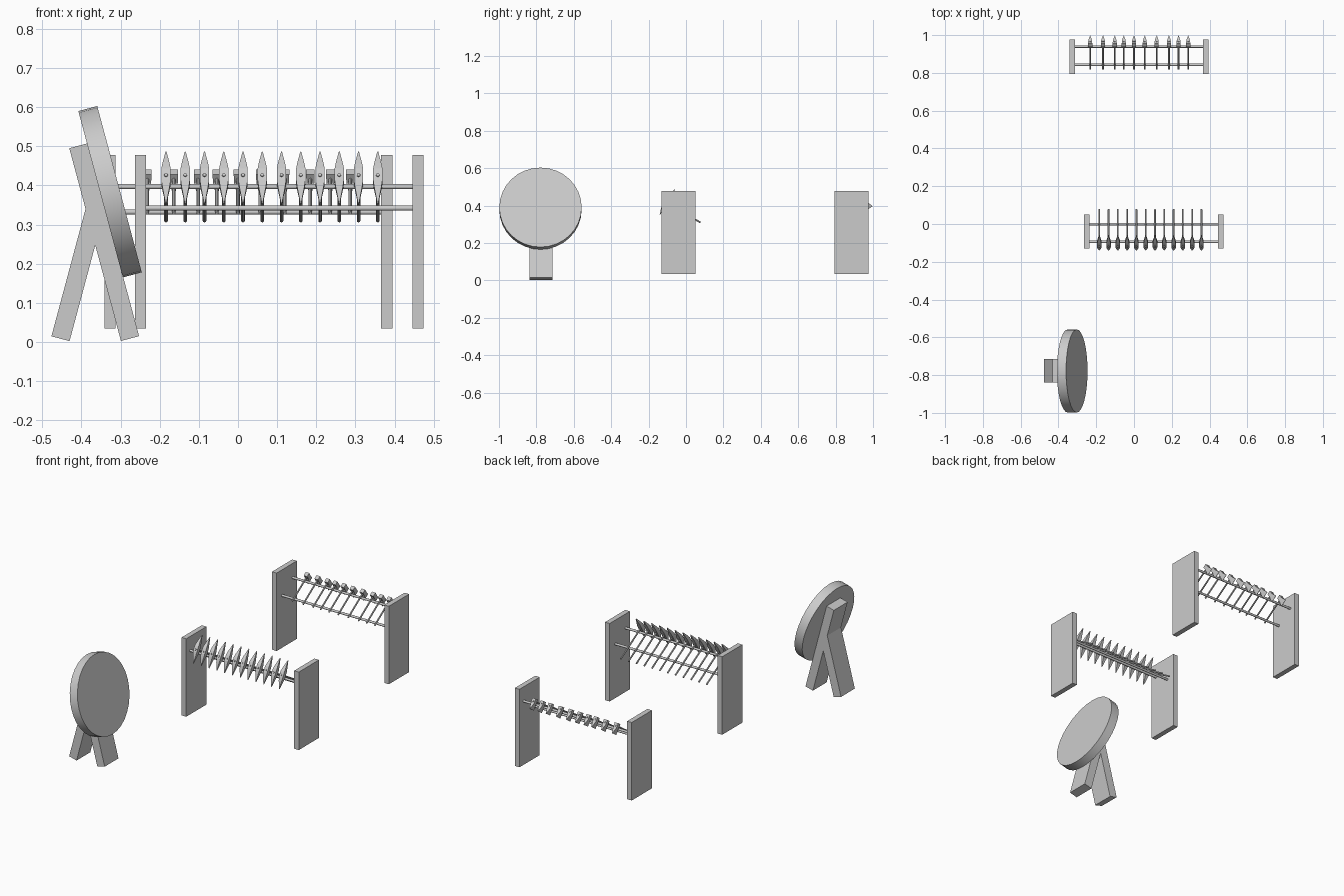
import bpy, bmesh, math
from mathutils import Vector

if "Cube" in bpy.data.objects:
    bpy.data.objects.remove(bpy.data.objects["Cube"])


def new_object(name, bm):
    bmesh.ops.recalc_face_normals(bm, faces=bm.faces)
    mesh = bpy.data.meshes.new(name)
    bm.to_mesh(mesh)
    bm.free()
    ob = bpy.data.objects.new(name, mesh)
    bpy.context.collection.objects.link(ob)
    return ob


def smooth(ob):
    bpy.ops.object.select_all(action='DESELECT')
    ob.select_set(True)
    bpy.context.view_layer.objects.active = ob
    bpy.ops.object.shade_smooth_by_angle(angle=math.radians(40))


def box(name, centre, size, tilt=0):
    bm = bmesh.new()
    bmesh.ops.create_cube(bm, size=1)
    bmesh.ops.scale(bm, vec=size, verts=bm.verts)
    ob = new_object(name, bm)
    ob.location = centre
    ob.rotation_euler.y = tilt
    return ob


def cylinder(name, a, b, radius, sides):
    a, b = Vector(a), Vector(b)
    bm = bmesh.new()
    bmesh.ops.create_cone(bm, cap_ends=True, segments=sides, radius1=radius,
                          radius2=radius, depth=(b - a).length)
    ob = new_object(name, bm)
    ob.location = (a + b) / 2
    ob.rotation_euler = (b - a).to_track_quat('Z', 'Y').to_euler()
    smooth(ob)
    return ob


def tool(name, x, rod, u, sections, handle):
    """Handle along u, with a head lofted along the normal n.
    sections: (n, u0, u1, half width in x), measured from the upper rod."""
    u = Vector((0, *u)).normalized()
    n = Vector((0, -u.z, u.y)) if u.y > 0 else Vector((0, u.z, -u.y))
    origin = Vector((x, *rod))
    start, end, lift = handle
    cylinder(name + "_handle", origin + u * start + n * lift,
             origin + u * end + n * lift, 0.0045, 8)
    bm = bmesh.new()
    rings = []
    for h, u0, u1, w in sections:
        rings.append([bm.verts.new(origin + n * h + u * k + Vector((s, 0, 0)))
                      for k, s in ((u0, -w), (u1, -w), (u1, w), (u0, w))])
    for r, t in zip(rings, rings[1:]):
        for i in range(4):
            j = (i + 1) % 4
            bm.faces.new((r[i], r[j], t[j], t[i]))
    bm.faces.new(rings[0])
    bm.faces.new(rings[-1])
    new_object(name + "_head", bm)


def rack(name, x0, x1, y, rods):
    # side panels and the two round rails
    for side, x in (("left", x0), ("right", x1)):
        box(f"{name}_{side}_panel", (x, y, 0.256), (0.029, 0.182, 0.444))
    for level, (ry, rz) in zip(("upper", "lower"), rods):
        cylinder(f"{name}_{level}_rail", (x0, ry, rz), (x1, ry, rz), 0.0065, 16)


# round target on its stand
T = math.radians(15)
c = Vector((-0.327, -0.778, 0.384))
axis = Vector((math.cos(T), 0, math.sin(T))) * 0.025
cylinder("target_disc", c - axis, c + axis, 0.22, 32)
box("target_front_leg", (-0.342, -0.776, 0.255), (0.048, 0.124, 0.51), -T)
box("target_back_leg", (-0.409, -0.776, 0.175), (0.048, 0.124, 0.345), T)

# middle rack with picks
pick_rods = ((-0.094, 0.397), (-0.001, 0.342))
rack("pick_rack", -0.249, 0.46, -0.04, pick_rods)
pick = [(-0.061, 0.014, 0.018, 0.001), (-0.02, 0.014, 0.031, 0.009),
        (0.0, 0.013, 0.036, 0.012), (0.032, 0.013, 0.036, 0.012),
        (0.052, 0.014, 0.031, 0.009), (0.094, 0.014, 0.018, 0.001)]
for i in range(12):
    tool(f"pick_{i + 1}", -0.184 + i * 0.0492, pick_rods[0], (-0.86, 0.51),
         pick, (-0.192, 0.04, 0.012))

# rear rack with axes
axe_rods = ((0.939, 0.397), (0.843, 0.332))
rack("axe_rack", -0.327, 0.38, 0.885, axe_rods)
axe = [(-0.033, 0.004, 0.048, 0.001), (-0.012, 0.012, 0.042, 0.007),
       (0.0, 0.016, 0.039, 0.010), (0.026, 0.016, 0.039, 0.011)]
for i, x in enumerate((-0.232, -0.164, -0.102, -0.054, 0.0,
                       0.057, 0.12, 0.185, 0.236, 0.287)):
    tool(f"axe_{i + 1}", x, axe_rods[0], (0.83, 0.56), axe,
         (-0.137, 0.043, 0.011))
